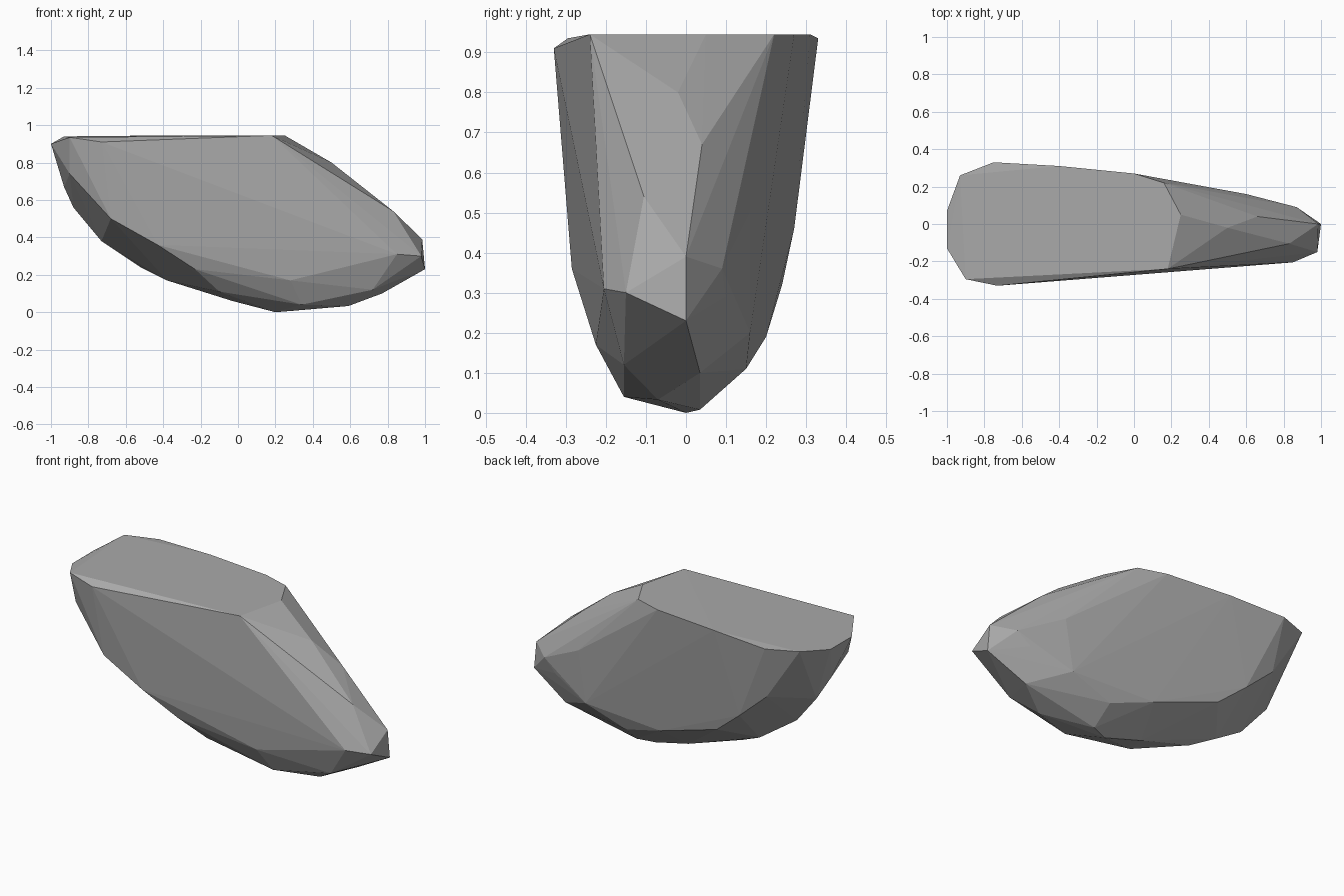
import bpy
import bmesh

# Remove the default cube
default_cube = bpy.data.objects.get("Cube")
if default_cube:
    bpy.data.objects.remove(default_cube, do_unlink=True)


def make_material(name, colour):
    material = bpy.data.materials.new(name)
    material.use_nodes = True
    material.diffuse_color = colour
    shader = material.node_tree.nodes["Principled BSDF"]
    shader.inputs["Base Color"].default_value = colour
    shader.inputs["Roughness"].default_value = 0.9
    return material


def make_hull(name, outlines, material):
    """Wrap the chiselled outlines in one faceted convex skin."""
    bm = bmesh.new()
    for outline in outlines:
        for corner in outline:
            bm.verts.new(corner)
    result = bmesh.ops.convex_hull(bm, input=bm.verts[:])
    spare = {g for g in result["geom_interior"] + result["geom_unused"]
             if isinstance(g, bmesh.types.BMVert)}
    bmesh.ops.delete(bm, geom=list(spare), context="VERTS")
    bmesh.ops.recalc_face_normals(bm, faces=bm.faces[:])
    for face in bm.faces:
        face.smooth = False
    mesh = bpy.data.meshes.new(name)
    bm.to_mesh(mesh)
    bm.free()
    mesh.materials.append(material)
    rock = bpy.data.objects.new(name, mesh)
    bpy.context.collection.objects.link(rock)
    return rock


# Flat top rim
TOP = .945
top_rim = [(-.93, .26, .94), (-.75, .33, .935), (-.4, .31, TOP), (0, .27, TOP),
           (.16, .22, TOP), (.25, .05, TOP), (.18, -.24, TOP),
           (-.9, -.295, .935), (-.73, -.33, .91)]

# Sloping nose at the left end
nose = [(.5, -.02, .8), (.66, .04, .67), (.83, -.105, .54), (.985, 0, .39),
        (.98, -.15, .3), (1, 0, .23), (.85, -.205, .31), (.87, .09, .36),
        (.79, .1, .29), (.6, .16, .5)]

# Lower edge of the broad front face
front_edge = [(.28, -.225, .17), (.72, -.155, .12), (-.23, -.24, .23),
              (-.43, -.285, .36), (-.68, -.29, .5), (-.9, -.24, .74)]

# Lower edge of the broad back face
back_edge = [(-.72, .27, .62), (-.54, .27, .46), (-.37, .24, .32),
             (.03, .2, .19), (.29, .15, .11), (.55, .16, .2)]

# Curved keel and blunt right end
keel = [(.77, .035, .1), (.59, -.07, .033), (.34, -.155, .04), (.3, .035, .008),
        (.2, 0, 0), (-.03, .02, .06), (-.1, -.15, .11), (-.38, 0, .17),
        (-.52, .05, .24), (-.73, 0, .38), (-.88, .03, .56), (-.93, -.03, .67),
        (-1, .07, .9), (-1, -.13, .9)]

stone_grey = make_material("stone grey", (.4, .4, .4, 1))
make_hull("rock", [top_rim, nose, front_edge, back_edge, keel], stone_grey)
